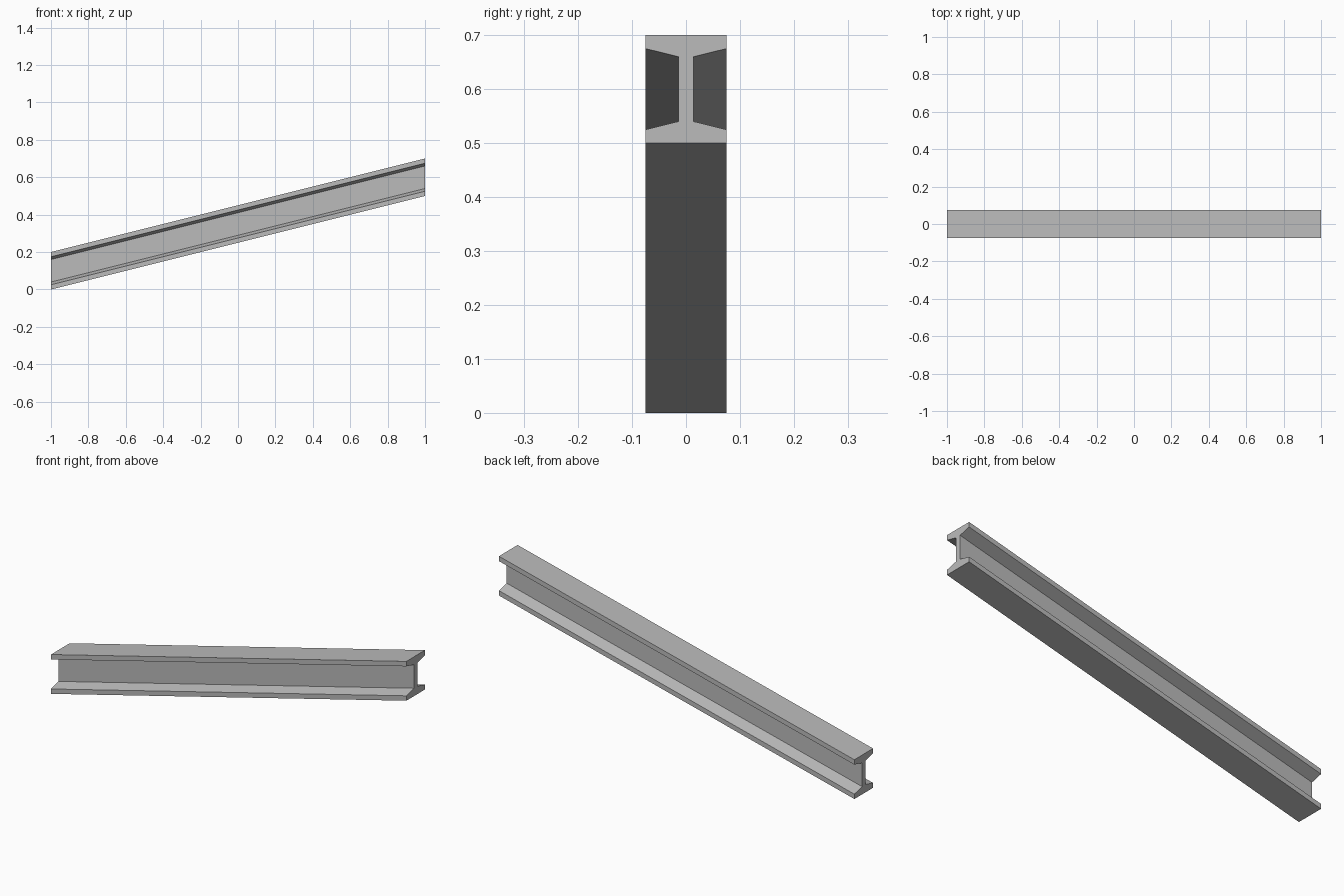
import bpy
import bmesh

cube = bpy.data.objects.get("Cube")
if cube:
    bpy.data.objects.remove(cube, do_unlink=True)

# Plain steel grey
steel = bpy.data.materials.new("steel_grey")
steel.use_nodes = True
colour = (0.5, 0.5, 0.5, 1)
steel.diffuse_color = colour
steel.node_tree.nodes["Principled BSDF"].inputs["Base Color"].default_value = colour

LENGTH, RISE, HEIGHT = 2.0, 0.5, 0.2
HALF_FLANGE, HALF_WEB = 0.075, 0.014
EDGE, ROOT = 0.025, 0.04  # flange thickness at its edge and at the web

# Tapered-flange I section: one side, then its mirror
side = [(HALF_FLANGE, 0), (HALF_FLANGE, EDGE), (HALF_WEB, ROOT),
        (HALF_WEB, HEIGHT - ROOT), (HALF_FLANGE, HEIGHT - EDGE), (HALF_FLANGE, HEIGHT)]
section = side + [(-y, z) for y, z in reversed(side)]

# Sweep the section up the slope, keeping both ends vertical
bm = bmesh.new()
start = bm.faces.new([bm.verts.new((-LENGTH / 2, y, z)) for y, z in section])
swept = bmesh.ops.extrude_face_region(bm, geom=[start], use_keep_orig=True)
end_verts = [g for g in swept["geom"] if isinstance(g, bmesh.types.BMVert)]
bmesh.ops.translate(bm, verts=end_verts, vec=(LENGTH, 0, RISE))
bmesh.ops.recalc_face_normals(bm, faces=bm.faces[:])

mesh = bpy.data.meshes.new("sloped_beam")
bm.to_mesh(mesh)
bm.free()
mesh.materials.append(steel)
beam = bpy.data.objects.new("sloped_beam", mesh)
bpy.context.collection.objects.link(beam)
